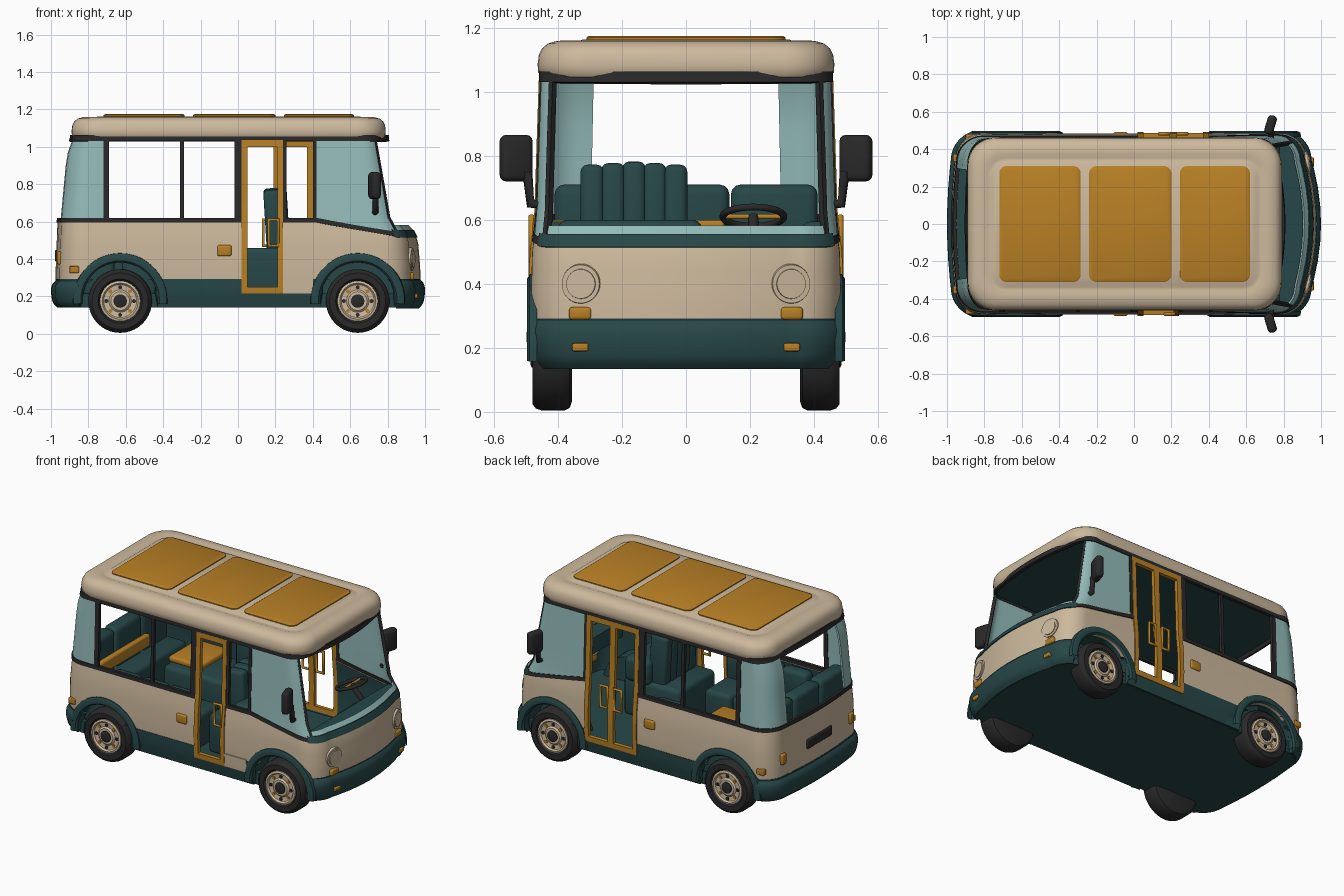
import bpy, bmesh, math
from mathutils import Matrix, Vector

if "Cube" in bpy.data.objects:
    bpy.data.objects.remove(bpy.data.objects["Cube"])

def material(name, rgb):
    m = bpy.data.materials.new(name)
    m.diffuse_color = (*rgb, 1)
    m.use_nodes = True
    m.node_tree.nodes["Principled BSDF"].inputs["Base Color"].default_value = m.diffuse_color
    return m

TAN = material("warm_tan", (.61, .485, .335))
TEAL = material("dark_teal", (.020, .062, .064))
AMBER = material("amber", (.48, .215, .018))
BLACK = material("soft_black", (.022, .022, .023))
GLASS = material("pale_blue_glass", (.30, .51, .50))

def finish(name, bm, mats, thick=0, recalc=True):
    if recalc:
        bmesh.ops.recalc_face_normals(bm, faces=bm.faces)
    me = bpy.data.meshes.new(name)
    bm.to_mesh(me)
    bm.free()
    ob = bpy.data.objects.new(name, me)
    bpy.context.collection.objects.link(ob)
    for m in mats:
        me.materials.append(m)
    bpy.ops.object.select_all(action='DESELECT')
    ob.select_set(True)
    bpy.context.view_layer.objects.active = ob
    if thick:
        s = ob.modifiers.new("thickness", 'SOLIDIFY')
        s.thickness, s.offset, s.material_offset = thick, -1, len(mats) - 1
        bpy.ops.object.modifier_apply(modifier=s.name)
    bpy.ops.object.shade_smooth_by_angle(angle=math.radians(35))
    return ob

def box(name, x, y, z, mat, bev=.01, rot=None):
    bm = bmesh.new()
    bmesh.ops.create_cube(bm, size=1)
    c = Vector([(a[0] + a[1]) / 2 for a in (x, y, z)])
    bmesh.ops.scale(bm, vec=[abs(a[1] - a[0]) for a in (x, y, z)], verts=bm.verts)
    if bev:
        bmesh.ops.bevel(bm, geom=bm.edges[:], offset=bev, segments=3, profile=.5, affect='EDGES')
    if rot:
        bmesh.ops.rotate(bm, matrix=Matrix.Rotation(rot[0], 3, rot[1]), verts=bm.verts)
    bmesh.ops.translate(bm, vec=c, verts=bm.verts)
    return finish(name, bm, [mat])

def lathe(name, prof, cx, cz, side, mat, a0=0, a1=360, n=40):
    # revolve (radius, y) points round a sideways axis
    bm = bmesh.new()
    rows = []
    for i in range(n + 1):
        a = math.radians(a0 + (a1 - a0) * i / n)
        rows.append([bm.verts.new((cx + r * math.cos(a), side * y, cz + r * math.sin(a))) for r, y in prof])
    for p, q in zip(rows, rows[1:]):
        for j in range(len(prof) - 1):
            bm.faces.new((p[j], q[j], q[j + 1], p[j + 1]))
    bmesh.ops.remove_doubles(bm, verts=bm.verts, dist=1e-5)
    return finish(name, bm, [mat])

def tube(name, pts, rad, mat, closed=False):
    cu = bpy.data.curves.new(name, 'CURVE')
    cu.dimensions, cu.bevel_depth, cu.bevel_resolution, cu.use_fill_caps = '3D', rad, 3, True
    sp = cu.splines.new('POLY')
    sp.points.add(len(pts) - 1)
    for p, c in zip(sp.points, pts):
        p.co = (*c, 1)
    sp.use_cyclic_u = closed
    cu.materials.append(mat)
    bpy.context.collection.objects.link(bpy.data.objects.new(name, cu))

def loft(name, rings, mats):
    # stacked rounded rectangles: (z, x0, x1, half width, corner radius)
    bm = bmesh.new()
    rows = []
    for z, x0, x1, h, r in rings:
        row = []
        for cx, cy, a0 in ((x1 - r, -h + r, -90), (x1 - r, h - r, 0), (x0 + r, h - r, 90), (x0 + r, -h + r, 180)):
            for k in range(9):
                a = math.radians(a0 + 90 * k / 8)
                row.append(bm.verts.new((cx + r * math.cos(a), cy + r * math.sin(a), z)))
        rows.append(row)
    for p, q in zip(rows, rows[1:]):
        for j in range(len(p)):
            k = (j + 1) % len(p)
            bm.faces.new((p[j], p[k], q[k], q[j]))
    bm.faces.new(rows[-1])
    bm.faces.new(rows[0][::-1]).material_index = len(mats) - 1
    return finish(name, bm, mats)

# --- body outline seen from above, warped with height ---
XE, XR, R, W = .92, .95, .14, .485
WHEELS = (-.63, .64)
XS = {-.78, -.72, -.69, -.6, -.5, -.31, -.29, -.2, -.1, -.02, .02, .05, .19, .21, .23, .24, .26, .37, .40, .42, .78}
for c in WHEELS:
    XS |= {round(c + .2 * math.cos(k * math.pi / 16), 4) for k in range(17)}
XS = sorted(x for x in XS if abs(x) <= .78)
YS = [-.31, -.29, -.2, -.1, 0, .1, .2, .29, .31]

def arc(cx, cy, a0):
    for k in range(13):
        a = math.radians(a0 + 90 * k / 12)
        yield (cx + R * math.cos(a), cy + R * math.sin(a), math.cos(a), math.sin(a))

c, cr, d = XE - R, XR - R, W - R
bow = lambda y, e: e + (.97 - e) * (1 - (y / d) ** 2)
OUT = [(x, -W, 0, -1) for x in XS[1:-1]] + list(arc(c, -d, -90)) + [(bow(y, XE), y, 1, 0) for y in YS]
OUT += list(arc(c, d, 0)) + [(x, W, 0, 1) for x in XS[-2:0:-1]] + list(arc(-cr, d, 90))
OUT += [(-bow(y, XR), y, -1, 0) for y in YS[::-1]] + list(arc(-cr, -d, 180))

def lerp(tab, z):
    for (a, u), (b, v) in zip(tab, tab[1:]):
        if z <= b:
            return u + (v - u) * max(0, z - a) / (b - a)
    return tab[-1][1]

FRONT = [(.14, .965), (.22, .975), (.35, .975), (.5, .962), (.55, .94), (.60, .895), (1.05, .80)]
REAR = [(.14, .965), (.22, .975), (.35, .975), (.6, .965), (.95, .93), (1.05, .892)]
WIDE = [(.14, .462), (.22, .478), (.35, .484), (.5, .48), (.6, .467), (1.05, .452)]

def warp(p, z, out=0):
    x, y, nx, ny = p
    if x > .42:
        x = .42 + (x - .42) * (lerp(FRONT, z) - .42) / .55
    elif x < -.72:
        x = -.72 + (x + .72) * (lerp(REAR, z) - .72) / .25
    return (x + nx * out, y * lerp(WIDE, z) / W + ny * out, z)

def wall(name, mats, keep, lo, hi, out=0, thick=.02, rows=6, bulge=0):
    bm = bmesh.new()
    ev = lambda f, p: f(p[0]) if callable(f) else f
    for a, b in zip(OUT, OUT[1:] + OUT[:1]):
        if not keep((a[0] + b[0]) / 2, (a[1] + b[1]) / 2):
            continue
        col = []
        for p in (a, b):
            h = ev(hi, p)
            l = min(ev(lo, p), h)
            col.append([bm.verts.new(warp(p, l + (h - l) * j / rows, out + bulge * (1 - (2 * j / rows - 1) ** 4)))
                        for j in range(rows + 1)])
        if all(k[-1].co.z - k[0].co.z < 1e-4 for k in col):
            continue
        for j in range(rows):
            bm.faces.new((col[0][j], col[1][j], col[1][j + 1], col[0][j + 1]))
    bmesh.ops.remove_doubles(bm, verts=bm.verts, dist=1e-4)
    bmesh.ops.dissolve_degenerate(bm, edges=bm.edges, dist=1e-4)
    bmesh.ops.delete(bm, geom=[v for v in bm.verts if not v.link_faces], context='VERTS')
    return finish(name, bm, mats, thick, False)

def belt(x):
    return .595 - .075 * max(0, min(1, (x - .42) / .45))

def arch(x, base):
    for w in WHEELS:
        if abs(x - w) < .2:
            return max(base, .18 + math.sqrt(.04 - (x - w) ** 2))
    return base

door = lambda x, y: (.02 < x < .24 and y < -.4) or (.02 < x < .40 and y > .4)
up = lambda f, d: (lambda x: f(x) + d)

# --- lower body ---
wall("side_panels", [TAN, TEAL], lambda x, y: not door(x, y), lambda x: arch(x, .29), belt)
wall("skirt", [TEAL], lambda x, y: not door(x, y), lambda x: arch(x, .14), .292, out=.002)
wall("door_sill", [TEAL], door, .14, .22, out=.002)
wall("panel_beside_door", [TAN], lambda x, y: .24 < x < .40 and y < -.4, .215, .30, out=.005)
wall("belt_trim", [BLACK], lambda x, y: not door(x, y) and x < .85, belt, up(belt, .025), out=.005, rows=2)
wall("front_cowl", [TEAL], lambda x, y: x > .85, up(belt, -.004), up(belt, .036), out=.005, rows=2)
wall("front_bumper", [TEAL], lambda x, y: x > .85, .135, .29, bulge=.025, rows=10)
wall("rear_bumper", [TEAL], lambda x, y: x < -.84, .14, .285, bulge=.025, rows=10)

def plate(name, z0, z1, keep, inset, mat):
    bm = bmesh.new()
    f = bm.faces.new([bm.verts.new(warp(p, z0, -inset)) for p in OUT if keep(p[0])])
    g = bmesh.ops.extrude_face_region(bm, geom=[f])["geom"]
    bmesh.ops.translate(bm, vec=(0, 0, z1 - z0), verts=[v for v in g if isinstance(v, bmesh.types.BMVert)])
    finish(name, bm, [mat])

plate("floor", .14, .215, lambda x: True, .012, TEAL)
plate("dashboard", .44, .545, lambda x: x > .77, .03, TEAL)

# --- upper body: pillars, corner glass, rails ---
GB, GT = up(belt, .02), 1.04
for i, (a, b) in enumerate([(-.72, -.69), (-.31, -.29), (-.02, .02), (.40, .42)]):
    wall(f"pillar_{i}", [BLACK], lambda x, y: a < x < b and abs(y) > .4, GB, GT, out=.004)
wall("pillar_behind_door", [BLACK], lambda x, y: .24 < x < .26 and y < -.4, GB, GT, out=.004)
wall("rear_corner_glass", [GLASS], lambda x, y: x < -.72 and abs(y) > .31, GB, GT, thick=.012)
wall("front_side_glass", [GLASS], lambda x, y: x > .42 and abs(y) > .455, GB, GT, thick=.012)
wall("windscreen_pillar", [BLACK], lambda x, y: x > .8 and .44 < abs(y) < .458, GB, GT, out=.003)
wall("windscreen_base", [GLASS], lambda x, y: x > .85 and abs(y) < .44, up(belt, .036), up(belt, .062), thick=.012, rows=2)
wall("roof_trim", [BLACK], lambda x, y: True, 1.03, 1.062, out=.006, rows=2)

# --- doors ---
def leaf(name, s, x0, x1, stiles):
    side = lambda a, b: (lambda x, y: a < x < b and y * s > .4)
    wall(name + "_bottom", [AMBER], side(x0, x1), .215, .25, out=.007, thick=.025)
    wall(name + "_top", [AMBER], side(x0, x1), 1.0, 1.035, out=.007, thick=.025)
    for k, (a, b) in enumerate(stiles):
        wall(f"{name}_stile_{k}", [AMBER], side(a, b), .23, 1.02, out=.007, thick=.025)

def handle(name, s, x0, x1):
    y = s * .482
    tube(name, [(x0, y, .47), (x1, y, .47), (x1, y, .61), (x0, y, .61)], .010, AMBER, True)

leaf("single_door", -1, .02, .24, [(.02, .05), (.21, .24)])
leaf("double_door", 1, .02, .40, [(.02, .05), (.19, .23), (.37, .40)])
handle("single_door_handle", -1, .165, .215)
handle("double_door_handle_a", 1, .135, .185)
handle("double_door_handle_b", 1, .235, .285)

# --- roof and its panels ---
prof = [(1.045, .012), (1.06, .002), (1.085, 0), (1.115, .004), (1.135, .014), (1.15, .032), (1.158, .06),
        (1.160, .09), (1.154, .11), (1.154, .125), (1.163, .14)]
loft("roof", [(z, -.89 + i, .79 - i, .463 - i, .15 - i * .5) for z, i in prof], [TAN, TEAL])
for k, (a, b) in enumerate([(-.72, -.285), (-.24, .20), (.245, .62)]):
    loft(f"roof_panel_{k}", [(1.15, a, b, .31, .04), (1.169, a, b, .31, .04), (1.174, a + .008, b - .008, .302, .036)], [AMBER])

# --- wheels and arches ---
TYRE = [(.0, .355), (.14, .355), (.162, .363), (.17, .38), (.17, .45), (.164, .468), (.15, .479), (.118, .479), (.106, .462), (0, .46)]
RIM = [(.108, .45), (.108, .474), (.096, .478), (.088, .468), (.06, .465), (.05, .474), (0, .476)]
FLARE = [(0, .335), (.2, .335), (.2, .482), (.21, .494), (.235, .496), (.25, .488), (.254, .465)]
for s, sn in ((-1, "right"), (1, "left")):
    for cx, fn in zip(WHEELS, ("rear", "front")):
        t = f"{fn}_{sn}"
        lathe(t + "_tyre", TYRE, cx, .175, s, BLACK)
        lathe(t + "_rim", RIM, cx, .175, s, TAN)
        lathe(t + "_hub_cap", [(.036, .47), (.036, .481), (.028, .485), (0, .485)], cx, .175, s, BLACK, n=20)
        lathe(t + "_arch", FLARE, cx, .18, s, TEAL, -5, 185)
        for k in range(8):
            a = k * math.pi / 4
            lathe(f"{t}_bolt_{k}", [(.011, .46), (.011, .472), (0, .472)], cx + .074 * math.cos(a), .175 + .074 * math.sin(a),
                  s, AMBER if k % 2 else BLACK, n=8)

# --- lamps, mirrors, fittings ---
for s, sn in ((-1, "right"), (1, "left")):
    for rad, x, nm in ((.068, .927, "headlamp_ring"), (.052, .932, "headlamp_lens")):
        bm = bmesh.new()
        bmesh.ops.create_cone(bm, cap_ends=True, segments=32, radius1=rad, radius2=rad * .88, depth=.04,
                              matrix=Matrix.Translation((x - .012, s * .325, .40)) @ Matrix.Rotation(math.pi / 2, 4, 'Y')
                              @ Matrix.Rotation(-s * .2, 4, 'X'))
        finish(f"{sn}_{nm}", bm, [TAN])
    box(f"{sn}_front_indicator", (.90, .942), (s * .295, s * .365), (.288, .328), AMBER)
    box(f"{sn}_fog_lamp", (.93, .962), (s * .305, s * .355), (.19, .215), AMBER, .005)
    box(f"{sn}_rear_lamp", (-.967, -.92), (s * .33, s * .375), (.37, .44), AMBER)
    box(f"{sn}_rear_side_lamp", (-.90, -.85), (s * .45, s * .482), (.325, .362), AMBER, .005)
    box(f"{sn}_charge_cap", (-.11, -.035), (s * .47, s * .492), (.415, .475), AMBER)
    box(f"{sn}_mirror", (.705, .755), (s * .478, s * .582), (.72, .865), BLACK, .02, (-s * .3, 'Z'))
    tube(f"{sn}_mirror_arm", [(.73, s * .45, .65), (.735, s * .485, .65), (.735, s * .495, .75)], .016, BLACK)
box("rear_plate", (-.979, -.95), (-.13, .13), (.385, .45), BLACK, .01)

# --- cabin ---
for k in range(5):
    y = -.325 + k * .065
    box(f"front_seat_back_{k}", (.145, .27), (y - .004, y + .069), (.42, .78 - .005 * abs(k - 2)), TEAL, .022, (-.06, 'Y'))
box("front_seat_base", (.03, .44), (-.36, .03), (.2, .46), TEAL, .03)
box("front_seat_rest", (.24, .42), (-.40, .05), (.44, .60), TEAL, .03)
box("rear_bench", (-.88, -.66), (-.42, .42), (.2, .46), TEAL, .03)
for k in range(3):
    box(f"rear_bench_back_{k}", (-.89, -.79), (-.41 + k * .275, -.14 + k * .275), (.42, .71), TEAL, .03)
for k in range(3):
    x = -.62 + k * .2
    box(f"side_seat_{k}", (x, x + .19), (-.44, -.14), (.2, .43), TEAL, .03)
    box(f"side_seat_back_{k}", (x, x + .19), (-.45, -.36), (.4, .595), TEAL, .03)
box("side_bench", (-.62, -.06), (.10, .44), (.2, .43), TEAL, .03)
box("side_bench_back", (-.28, -.06), (.36, .45), (.4, .595), TEAL, .03)
box("side_bench_table", (-.58, -.34), (.10, .40), (.46, .50), AMBER, .015)
box("bench_rail", (-.76, -.72), (-.42, .12), (.52, .60), AMBER, .012)
ring = [(.68 + .09 * math.cos(a) * .94, .21 + .095 * math.sin(a), .61 + .03 * math.cos(a))
        for a in [k * math.pi / 14 for k in range(28)]]
tube("steering_wheel", ring, .011, BLACK, True)
tube("steering_spoke", [(.68, .12, .61), (.68, .30, .61)], .008, AMBER)
tube("steering_column", [(.68, .21, .61), (.80, .21, .48)], .016, BLACK)
